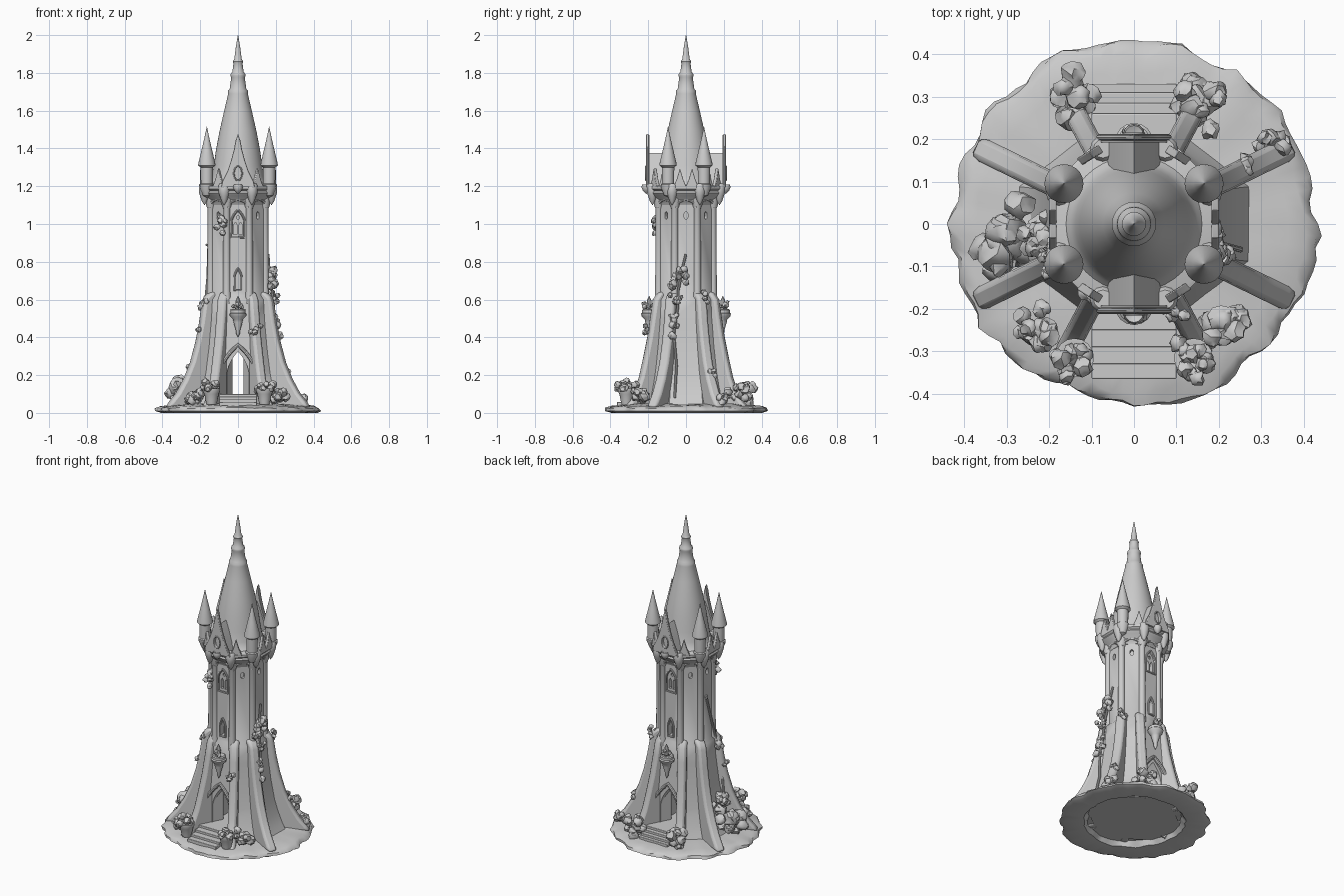
import bpy, bmesh, math, random
from mathutils import Matrix, Vector, noise

if "Cube" in bpy.data.objects:
    bpy.data.objects.remove(bpy.data.objects["Cube"])
random.seed(4)
PI = math.pi


def finish(name, bm, mat=Matrix()):
    bmesh.ops.recalc_face_normals(bm, faces=bm.faces)
    me = bpy.data.meshes.new(name)
    bm.to_mesh(me)
    bm.free()
    me.transform(mat)
    ob = bpy.data.objects.new(name, me)
    bpy.context.collection.objects.link(ob)
    return ob


def rotz(a):
    return Matrix.Rotation(a, 4, 'Z')


def loft(name, rings, mat=Matrix()):
    """Solid skin through rings of equal point count, capped at both ends."""
    bm = bmesh.new()
    vr = [[bm.verts.new(p) for p in r] for r in rings]
    n = len(vr[0])
    for a, b in zip(vr, vr[1:]):
        for i in range(n):
            bm.faces.new((a[i], a[(i + 1) % n], b[(i + 1) % n], b[i]))
    bm.faces.new(vr[0])
    bm.faces.new(vr[-1])
    return finish(name, bm, mat)


def lathe(name, prof, n=24, at=(0, 0, 0), wob=0.0):
    rings = []
    for r, z in prof:
        r = max(r, .0008)
        ring = []
        for i in range(n):
            a = 2 * PI * i / n
            p = Vector((r * math.cos(a), r * math.sin(a), z))
            k = 1 + wob * noise.noise(p * 9) + wob * .7 * noise.noise(p * 23)
            ring.append((p.x * k, p.y * k, z + wob * .12 * noise.noise(p * 14) * (z > .02)))
        rings.append(ring)
    return loft(name, rings, Matrix.Translation(at))


def prism(name, pts, y0, y1, mat=Matrix(), bevel=0):
    """Extrude an x-z outline from y0 to y1."""
    ob = loft(name, [[(x, y, z) for x, z in pts] for y in (y0, y1)], mat)
    if bevel:
        m = ob.modifiers.new('bevel', 'BEVEL')
        m.width, m.segments, m.limit_method = bevel, 2, 'ANGLE'
    return ob


def arch(w, z0, zs, z1, cx=0):
    s = [(w * (1 - (i / 8) ** 1.9), zs + (z1 - zs) * i / 8) for i in range(8)]
    right = [(w, z0)] + s
    return [(cx + x, z) for x, z in right] + [(cx, z1)] + [(cx - x, z) for x, z in reversed(right)]


def oval(w, h, z):
    return [(w * math.cos(i * PI / 8), z + h * math.sin(i * PI / 8)) for i in range(16)]


def tube(name, pts, r, mat=Matrix(), taper=None):
    cu = bpy.data.curves.new(name, 'CURVE')
    cu.dimensions = '3D'
    cu.bevel_depth, cu.bevel_resolution, cu.use_fill_caps = r, 2, True
    sp = cu.splines.new('POLY')
    sp.points.add(len(pts) - 1)
    for p, q in zip(sp.points, pts):
        p.co = (*(mat @ Vector(q)), 1)
    ob = bpy.data.objects.new(name, cu)
    bpy.context.collection.objects.link(ob)
    bpy.ops.object.select_all(action='DESELECT')
    ob.select_set(True)
    bpy.context.view_layer.objects.active = ob
    bpy.ops.object.convert(target='MESH')
    return bpy.context.object


def cut(ob, cutter):
    m = ob.modifiers.new('cut', 'BOOLEAN')
    m.operation, m.solver, m.object = 'DIFFERENCE', 'EXACT', cutter
    bpy.context.view_layer.objects.active = ob
    bpy.ops.object.modifier_apply(modifier=m.name)
    bpy.data.objects.remove(cutter)


def bush(name, c, size, n=9):
    """Leafy clump of jagged little blobs."""
    bm = bmesh.new()
    for _ in range(n):
        o = Vector(random.gauss(0, .5) for _ in range(3))
        o = Vector(c) + Vector(o[i] * size[i] for i in range(3))
        o.z = max(o.z, .05)
        r = sum(size) / 3 * random.uniform(.4, .65)
        vs = bmesh.ops.create_icosphere(bm, subdivisions=2, radius=r)['verts']
        for v in vs:
            v.co = v.co * random.uniform(.75, 1.25) + o
    return finish(name, bm)


# Ground disc with ragged rim and a recess underneath
lathe('ground_base', [(0, .035), (.27, .035), (.29, .004), (.40, 0), (.43, .01), (.425, .025),
                      (.40, .036), (.36, .04), (.30, .047), (.2, .05), (0, .05)], 96, wob=.055)

# Octagonal tower body, flaring at the foot and corbelled out at the top
C = 1 / math.cos(PI / 8)
levels = [(.03, .28, .215), (.08, .25, .207), (.14, .228, .198), (.22, .208, .188), (.35, .188, .176),
          (.5, .172, .166), (.6, .166, .162), (.62, .15, .15), (1.1, .148, .148)]
top = [(1.1, .15), (1.125, .16), (1.15, .185), (1.165, .195), (1.175, .19), (1.185, .2), (1.2, .2), (1.205, .19)]


def octo(z, ax, ay):
    return [(ax * C * math.cos(PI / 8 + k * PI / 4), ay * C * math.sin(PI / 8 + k * PI / 4), z) for k in range(8)]


body = loft('tower_body', [octo(*l) for l in levels])
loft('cornice', [octo(z, a, a) for z, a in top])

# Doorway passage and windows
cut(body, prism('c', arch(.058, .1, .2, .325), -.5, .5))
for s, a in ((1, 0), (-1, PI)):
    M = rotz(a)
    cut(body, prism('c', arch(.085, .1, .21, .345), -.5, -.172, M))
    cut(body, prism('c', arch(.033, .93, 1.01, 1.07), -.3, -.138, M))
    for cx in (-.014, .014):
        cut(body, prism('c', arch(.010, .945, .985, 1.01, cx), -.3, -.11, M))
    cut(body, prism('c', arch(.014, .655, .71, .75), -.3, -.12, M))
    cut(body, prism('c', oval(.008, .01, 1.035), -.3, -.13, M))
    for nm, w, z0, zs, z1, y, r in (('twin_window_frame', .035, .93, 1.01, 1.075, -.15, .006),
                                    ('lower_window_frame', .019, .65, .71, .765, -.153, .006)):
        p = arch(w, z0, zs, z1)
        tube(nm, [(x, y, z) for x, z in p + p[:1]], r, M)
    tube('door_arch_trim', [(x, -.208 + .09 * (z - .05), z) for x, z in arch(.092, .06, .21, .36)], .010, M)
    # Hanging balcony planter with a plant
    lathe('balcony', [(0, .40), (.010, .42), (.012, .44), (.024, .48), (.026, .495), (.042, .51), (.046, .525),
                      (.04, .53), (.04, .545), (.034, .55), (0, .545)], 16, (0, s * -.192, 0))
    bush('balcony_plant', (0, s * -.2, .565), (.026, .024, .02), 8)
    lathe('balcony_plant_tip', [(.014, .57), (.012, .595), (0, .62)], 8, (0, s * -.195, 0))
for a in (PI / 4, PI / 2, 3 * PI / 4):
    for b in (0, PI):
        cut(body, prism('c', oval(.011, .02, 1.045), -.3, -.13, rotz(a + b)))

# Corner shafts, corbels and blind arches under the cornice
for k in range(8):
    a = PI / 8 + k * PI / 4
    at = (.155 * math.cos(a), .155 * math.sin(a), 0)
    lathe('corner_shaft', [(.024, .58), (.02, .64), (.018, 1.08), (.026, 1.1), (.034, 1.15), (.036, 1.17)], 12, at)
    at = (.192 * math.cos(a), .192 * math.sin(a), 0)
    lathe('corbel', [(0, 1.1), (.014, 1.12), (.024, 1.15), (.03, 1.17), (.03, 1.205), (.022, 1.215), (0, 1.215)], 12, at)
    pts = [(.055 * math.cos(t * PI / 10), -.156, 1.085 + .045 * math.sin(t * PI / 10)) for t in range(11)]
    tube('blind_arch', pts, .009, rotz(k * PI / 4))

# Sweeping buttress fins: wide pairs to the sides, narrower pairs by the doors
long_fin = [(.1, .03), (.42, .03), (.40, .06), (.36, .105), (.315, .18), (.275, .27), (.243, .38), (.222, .48),
            (.205, .59), (.195, .615), (.165, .64), (.1, .64)]
short_fin = [(.1, .03), (.37, .03), (.34, .06), (.305, .11), (.275, .19), (.25, .29), (.225, .4), (.205, .52),
             (.192, .6), (.165, .64), (.1, .64)]
for sx in (1, -1):
    for sy in (1, -1):
        for nm, pr, d, t in (('side_buttress', long_fin, 26, .028), ('door_buttress', short_fin, 62, .026)):
            a = math.radians(d)
            prism(nm, pr, -t, t, rotz(math.atan2(sy * math.sin(a), sx * math.cos(a))), .014)

# Steps at both doors
for i, (yf, yb) in enumerate(((.365, .33), (.33, .31), (.29, .285), (.25, .26))):
    z = .058 + i * .014
    box = [(-.1, .03), (.1, .03), (.1, z), (-.1, z)]
    prism('front_step', box, -yf, -.15, bevel=.003)
    prism('back_step', box, .15, yb, bevel=.003)

# Main spire with rings near the tip
lathe('main_spire', [(.175, 1.19), (.15, 1.215), (.138, 1.25), (.128, 1.31), (.117, 1.39), (.098, 1.49), (.073, 1.6),
                     (.052, 1.69), (.052, 1.705), (.044, 1.715), (.036, 1.775), (.04, 1.785), (.038, 1.795),
                     (.030, 1.805), (.024, 1.85), (.028, 1.86), (.02, 1.872), (.011, 1.94), (0, 2.0)], 40)

# Corner turrets
for sx in (1, -1):
    for sy in (1, -1):
        lathe('turret', [(0, 1.14), (.02, 1.15), (.036, 1.19), (.038, 1.21), (.032, 1.215), (.033, 1.3), (.046, 1.31),
                         (.044, 1.325), (.026, 1.40), (.011, 1.465), (.009, 1.475), (0, 1.515)], 20,
              (sx * .165, sy * .095, 0))
        # Small pointed merlons between turret and gable
        spike = [(-.035, 1.195), (.035, 1.195), (.018, 1.235), (0, 1.295), (-.018, 1.235)]
        a = math.atan2(sy * .17, sx * .105)
        prism('merlon', spike, -.202, -.182, rotz(a + PI / 2), .003)
        prism('side_merlon', [(x + sy * .032, z) for x, z in spike], -.2, -.182, rotz(sx * PI / 2), .003)

# Front and back gables with dormer roofs
half = [(.082, 1.195), (.076, 1.225), (.05, 1.275), (.03, 1.335), (.014, 1.395), (.006, 1.44)]
outline = half + [(0, 1.47)] + [(-x, z) for x, z in reversed(half)]
for a in (0, PI):
    g = prism('gable', outline, -.212, -.192, rotz(a))
    cut(g, prism('c', oval(.019, .034, 1.268), -.3, -.15, rotz(a)))
    prism('dormer_roof', [(-.065, 1.195), (.065, 1.195), (.045, 1.26), (.02, 1.33), (0, 1.375), (-.02, 1.33),
                          (-.045, 1.26)], -.197, -.07, rotz(a))
    o = oval(.022, .038, 1.268)
    tube('gable_window_frame', [(x, -.212, z) for x, z in o + o[:1]], .004, rotz(a))
    tube('gable_edge', [(x, -.204, z) for x, z in outline], .007, rotz(a))
    lathe('gable_knob', [(0, 1.2), (.022, 1.21), (.026, 1.195), (.018, 1.175), (0, 1.16)][::-1], 12,
          (0, -.21 if a == 0 else .21, 0))

# Flower pots beside the front steps
for s in (1, -1):
    lathe('flower_pot', [(.026, .045), (.03, .06), (.038, .1), (.046, .115), (.046, .13), (.036, .13), (0, .122)], 16,
          (s * .14, -.315, 0))
    bush('pot_plant', (s * .14, -.315, .135), (.042, .042, .022), 12)

# Bushes and climbing foliage
for c, size, n in (((-.275, -.05, .12), (.07, .075, .07), 24), ((-.235, -.04, .24), (.03, .045, .05), 10),
                   ((-.155, .29, .1), (.045, .055, .045), 14), ((.165, .28, .1), (.045, .055, .045), 14),
                   ((-.235, -.25, .08), (.055, .04, .035), 12), ((.215, -.24, .09), (.035, .05, .05), 12),
                   ((.33, .18, .07), (.045, .035, .025), 9), ((.25, .13, .21), (.025, .03, .025), 6),
                   ((.18, -.03, .73), (.022, .045, .05), 14), ((.2, -.05, .6), (.018, .025, .03), 7),
                   ((.2, -.07, .46), (.02, .03, .05), 10), ((.08, -.2, .44), (.028, .02, .03), 7),
                   ((-.18, -.07, .57), (.022, .03, .03), 9), ((.17, .1, .63), (.02, .02, .03), 7),
                   ((-.08, -.165, 1.0), (.024, .02, .045), 11), ((-.16, .02, .89), (.012, .012, .012), 4),
                   ((-.2, -.1, .44), (.02, .02, .03), 6)):
    bush('foliage', c, size, n)
tube('right_vine', [(.16, 0, .84), (.165, -.02, .76), (.18, -.04, .65), (.19, -.045, .55), (.2, -.065, .42),
                    (.215, -.05, .25), (.25, -.06, .08)], .007)
tube('left_vine', [(-.155, .02, .9), (-.16, -.03, .72), (-.175, -.07, .56), (-.2, -.08, .4), (-.22, -.06, .25),
                   (-.25, -.05, .1)], .007)

# Smooth shading with crisp edges
bpy.ops.object.select_all(action='SELECT')
bpy.context.view_layer.objects.active = body
bpy.ops.object.shade_smooth_by_angle(angle=math.radians(40))
